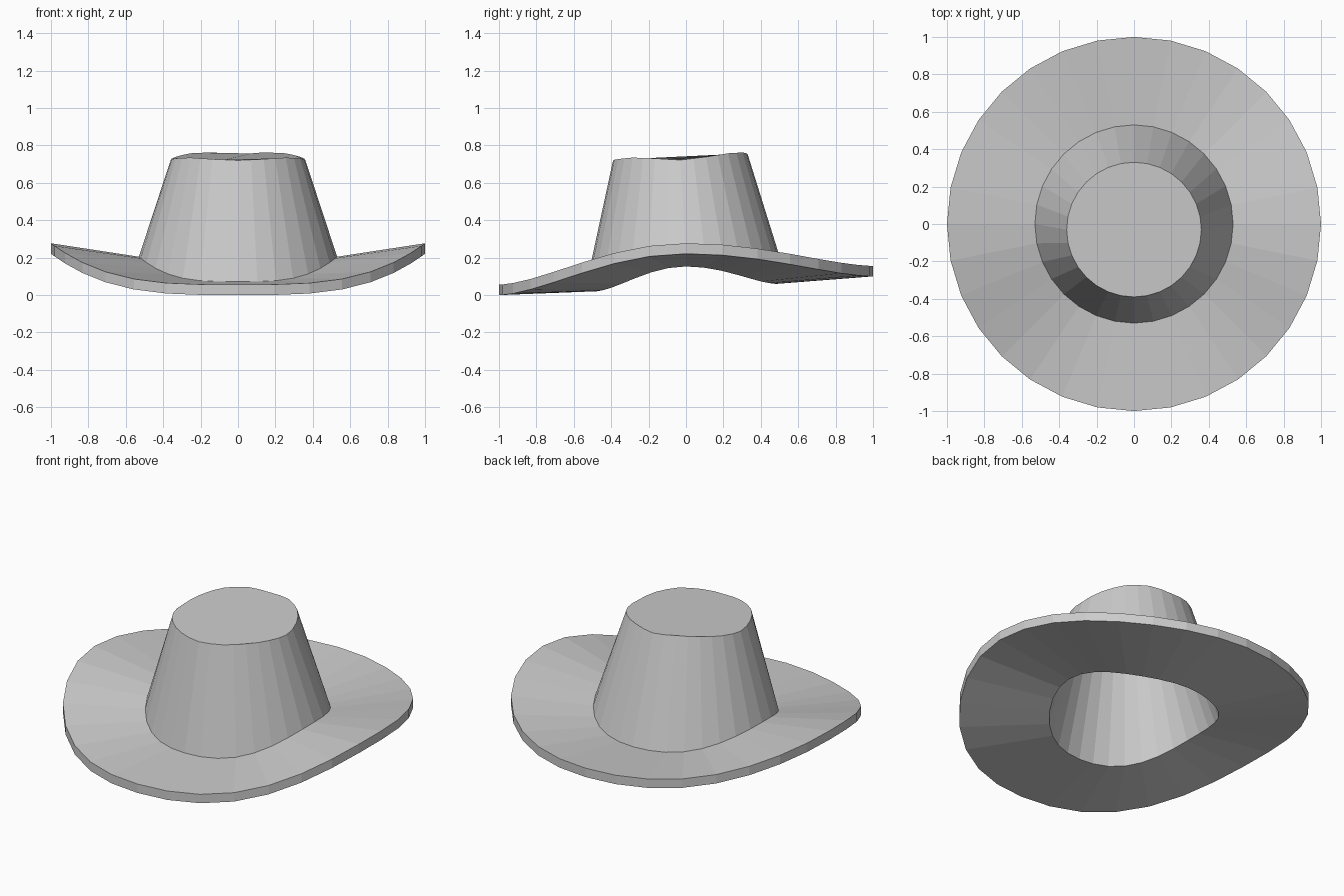
import bpy, bmesh
from math import sin, cos, pi

if "Cube" in bpy.data.objects:
    bpy.data.objects.remove(bpy.data.objects["Cube"])

N = 32                      # sides around the hat
THICK = 0.056
# crown rim height from front (0 deg) to back (180 deg), every 22.5 deg
CREST = [0.72, 0.727, 0.735, 0.731, 0.722, 0.739, 0.758, 0.763, 0.752]


def saddle(front, side, back):
    """Height that curls up at the sides and drops at front and back."""
    def z(a):
        end = front if cos(a) > 0 else back
        return end + (side - end) * abs(sin(a)) ** 3.4
    return z


def crest(a):
    t = min(a, 2 * pi - a) / pi * 8
    i = min(int(t), 7)
    return CREST[i] + (CREST[i + 1] - CREST[i]) * (t - i)


def ring(bm, radius, height, dz=0.0, cy=0.0):
    out = []
    for k in range(N):
        a = 2 * pi * k / N  # 0 = front
        out.append(bm.verts.new((radius * sin(a), cy - radius * cos(a), height(a) + dz)))
    return out


bm = bmesh.new()
outer = saddle(0.056, 0.277, 0.156)
inner = saddle(0.072, 0.205, 0.112)

# cross-section from inside the crown, round the brim, to the crown top
rings = [
    ring(bm, 0.315, crest, -THICK, -0.03),
    ring(bm, 0.485, inner, -THICK + 0.004),
    ring(bm, 1.0, outer, -THICK),
    ring(bm, 1.0, outer),
    ring(bm, 0.53, inner),
    ring(bm, 0.36, crest, 0, -0.03),
]
for lo, hi in zip(rings, rings[1:]):
    for k in range(N):
        j = (k + 1) % N
        bm.faces.new((lo[k], lo[j], hi[j], hi[k]))

# crown top, outside and inside
bm.faces.new(rings[-1])
bm.faces.new(rings[0][::-1])
bmesh.ops.recalc_face_normals(bm, faces=bm.faces)

mesh = bpy.data.meshes.new("hat")
bm.to_mesh(mesh)
bm.free()
hat = bpy.data.objects.new("hat", mesh)
bpy.context.collection.objects.link(hat)
